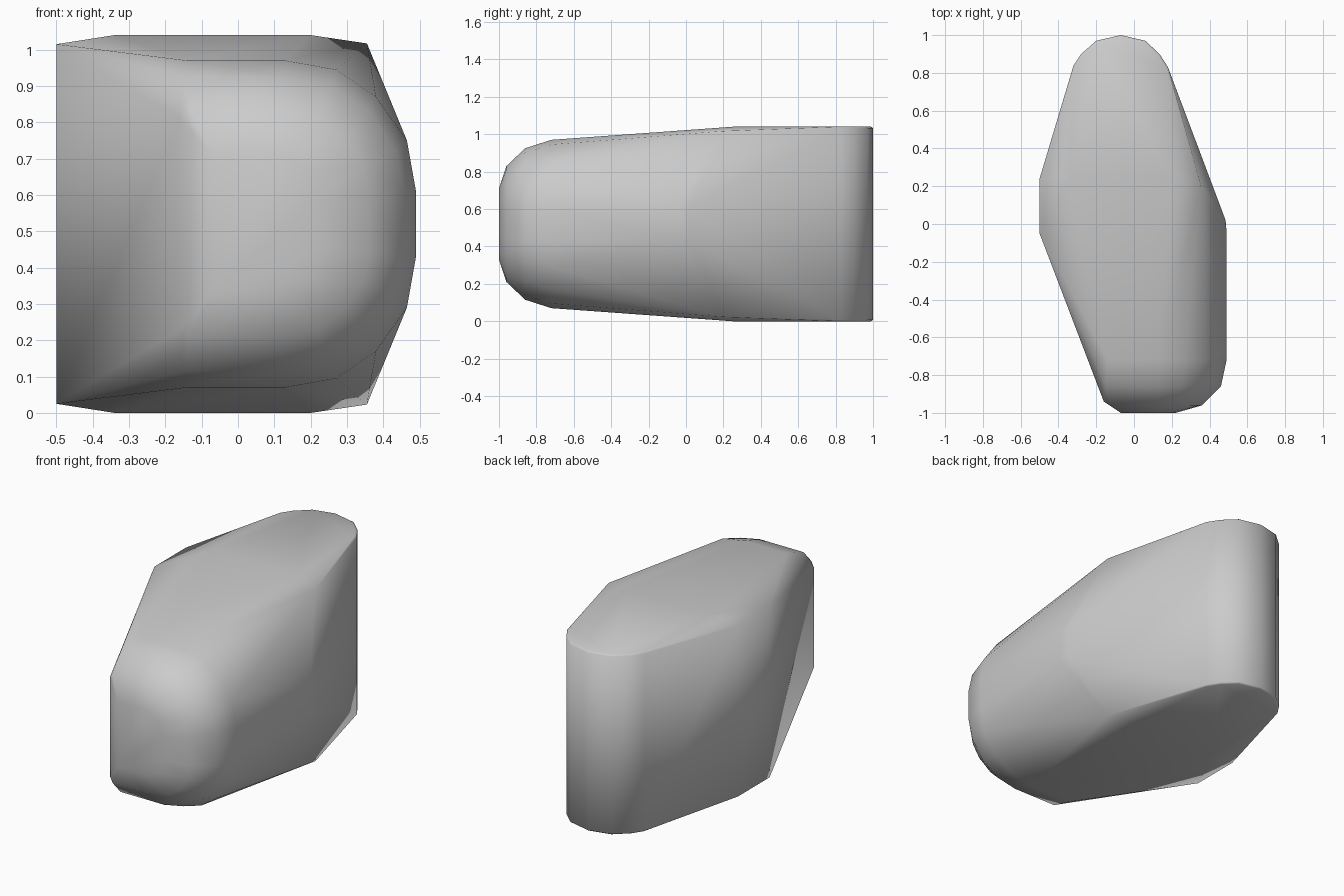
import bpy, bmesh

MID = 0.52  # height of the horizontal symmetry plane
pts = []


def add(x, y, h):
    """Add a point pair mirrored above and below the middle plane."""
    pts.append((x, y, MID + h))
    pts.append((x, y, MID - h))


# rounded upright back end with a tiny edge chamfer
for x, y in [(-0.32, 0.84), (-0.28, 0.9), (-0.2, 0.97), (-0.07, 1.0),
             (0.06, 0.97), (0.135, 0.9), (0.18, 0.83)]:
    add(x, y, 0.513)
    add(-0.07 + (x + 0.07) * 0.97, y - 0.01, 0.52)

# widest middle: flat top, left wall, right shoulder and right bulge
for p in [(-0.34, 0.25, 0.52), (0.2, 0.25, 0.52),
          (-0.5, 0.24, 0.495), (-0.5, -0.05, 0.495),
          (0.355, 0.2, 0.497),
          (0.485, 0.02, 0.09), (0.49, -0.04, 0.09)]:
    add(*p)

# rounded nose: shrinking sections toward the front
add(-0.16, -0.94, 0.29)
nose = [
    (-0.72, [(-0.14, 0.45), (0.13, 0.45), (0.27, 0.425), (0.38, 0.35),
             (0.465, 0.23), (0.49, 0.09)]),
    (-0.86, [(-0.15, 0.405), (0.13, 0.405), (0.255, 0.38), (0.36, 0.31),
             (0.435, 0.2), (0.46, 0.09)]),
    (-0.96, [(-0.13, 0.31), (0.13, 0.31), (0.22, 0.29), (0.3, 0.23),
             (0.345, 0.16), (0.36, 0.08)]),
    (-1.0, [(-0.07, 0.19), (0.12, 0.19), (0.19, 0.15), (0.22, 0.07)]),
]
for y, section in nose:
    for x, h in section:
        add(x, y, h)

# skin the points
bm = bmesh.new()
for p in pts:
    bm.verts.new(p)
res = bmesh.ops.convex_hull(bm, input=bm.verts[:])
loose = [v for v in bm.verts if not v.link_faces]
bmesh.ops.delete(bm, geom=loose, context='VERTS')
bmesh.ops.recalc_face_normals(bm, faces=bm.faces[:])
for f in bm.faces:
    f.smooth = True
mesh = bpy.data.meshes.new("rounded_block")
bm.to_mesh(mesh)
bm.free()
block = bpy.data.objects.new("rounded_block", mesh)
bpy.context.collection.objects.link(block)
